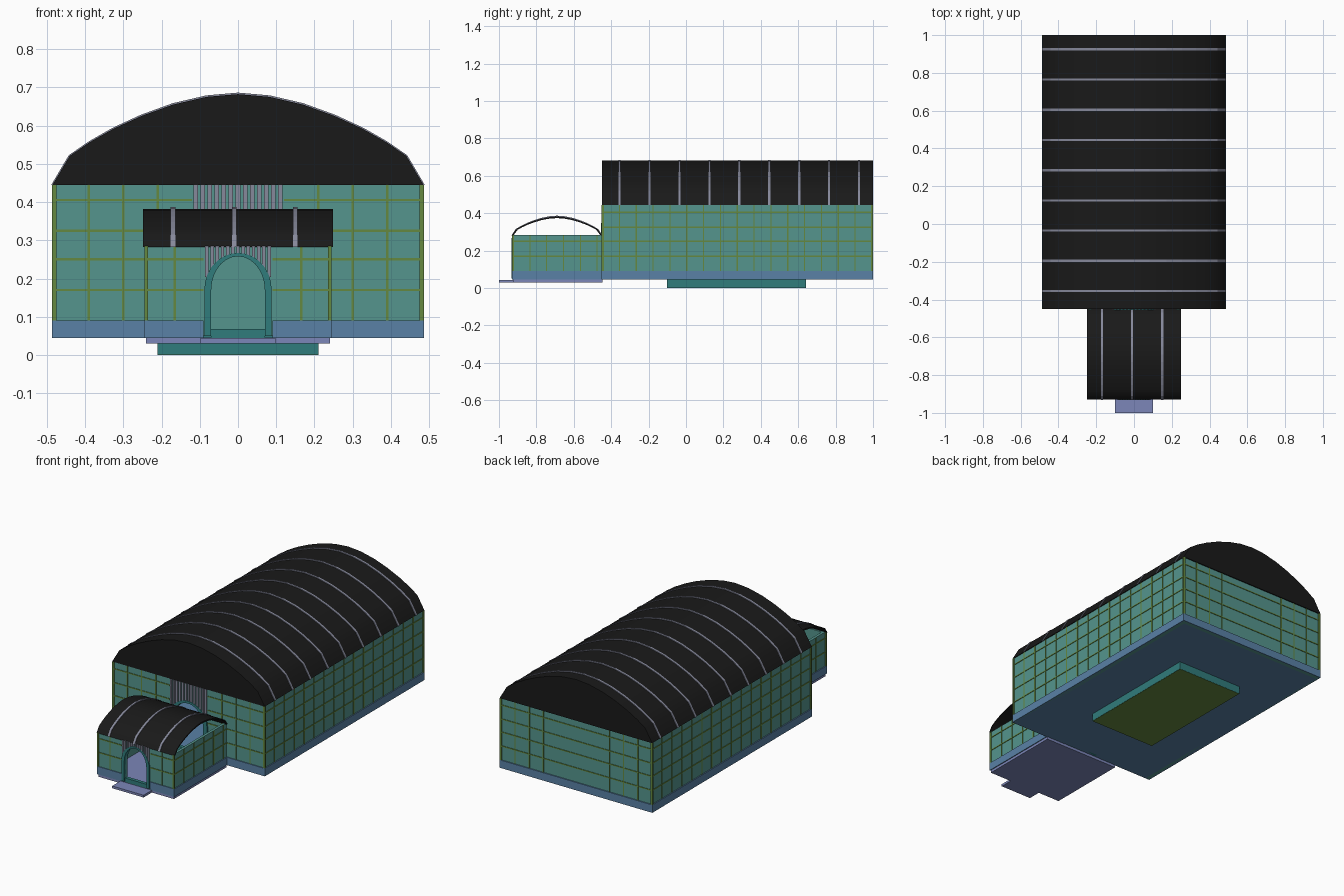
import bpy, bmesh, math

if "Cube" in bpy.data.objects:
    bpy.data.objects.remove(bpy.data.objects["Cube"])

def material(name, rgb):
    m = bpy.data.materials.new(name)
    m.diffuse_color = (*rgb, 1)
    m.use_nodes = True
    m.node_tree.nodes["Principled BSDF"].inputs["Base Color"].default_value = m.diffuse_color
    return m

TEAL = material("wall_teal", (0.09, 0.30, 0.27))
GREEN = material("trim_green", (0.13, 0.25, 0.05))
BLUE = material("plinth_blue", (0.10, 0.22, 0.38))
FLOOR = material("floor_blue", (0.20, 0.24, 0.48))
BLACK = material("roof_black", (0.01, 0.01, 0.01))
GREY = material("rib_grey", (0.24, 0.25, 0.33))
DARK = material("frame_dark", (0.03, 0.20, 0.20))

def finish(name, bm, mat, smooth=False):
    bmesh.ops.recalc_face_normals(bm, faces=bm.faces)
    me = bpy.data.meshes.new(name)
    bm.to_mesh(me)
    bm.free()
    me.materials.append(mat)
    ob = bpy.data.objects.new(name, me)
    bpy.context.collection.objects.link(ob)
    if smooth:
        bpy.ops.object.select_all(action='DESELECT')
        ob.select_set(True)
        bpy.context.view_layer.objects.active = ob
        bpy.ops.object.shade_smooth_by_angle(angle=math.radians(25))
    return ob

def prism(bm, pts, axis, a, b):
    """Extrude a 2D outline along x (points are y,z) or y (points are x,z)."""
    def loop(c):
        return [bm.verts.new((c, u, v) if axis == 'x' else (u, c, v)) for u, v in pts]
    A, B = loop(a), loop(b)
    bm.faces.new(A)
    bm.faces.new(B[::-1])
    n = len(pts)
    for i in range(n):
        bm.faces.new((A[i], B[i], B[(i + 1) % n], A[(i + 1) % n]))

def extrude(name, pts, axis, spans, mat, smooth=False):
    bm = bmesh.new()
    for a, b in spans:
        prism(bm, pts, axis, a, b)
    return finish(name, bm, mat, smooth)

def boxes(name, items, mat):
    bm = bmesh.new()
    for x0, x1, y0, y1, z0, z1 in items:
        prism(bm, [(x0, z0), (x1, z0), (x1, z1), (x0, z1)], 'y', y0, y1)
    return finish(name, bm, mat)

def arch(w, z0, zs, zp, n=14):
    """Door outline running from the bottom left up and over to the bottom right."""
    top = [(-w * math.cos(math.pi * i / n), zs + (zp - zs) * math.sin(math.pi * i / n))
           for i in range(n + 1)]
    return [(-w, z0)] + top + [(w, z0)]

# barrel roof outline as fractions of half span and rise
HALF = [(1, 0), (0.907, 0.32), (0.80, 0.47), (0.67, 0.62), (0.52, 0.76),
        (0.35, 0.885), (0.17, 0.97), (0, 1)]
VAULT = HALF + [(-u, v) for u, v in HALF[-2::-1]]

def vault(c, half, z, rise):
    return [(c + half * u, z + rise * v) for u, v in VAULT]

def band(c, half, z, rise, t):
    """Closed vault strip of thickness t."""
    return vault(c, half, z, rise) + vault(c, half - t, z, rise - t)[::-1]

def front_wall(name, y, half, z0, z1, door, thick=0.02):
    outline = [(-half, z0)] + door + [(half, z0), (half, z1), (-half, z1)]
    extrude(name, outline, 'y', [(y, y + thick)], TEAL)

def door_trim(prefix, y, w, t, z0, zs, zp, top):
    # moulded frame around the opening, threshold and ribbed panel above
    outer = arch(w + t, z0, zs, zp + t * 0.5)
    inner = arch(w, z0, zs, zp)
    extrude(prefix + "_door_frame", outer + inner[::-1], 'y', [(y - 0.008, y + 0.022)], DARK)
    boxes(prefix + "_threshold", [(-w, w, y, y + 0.02, z0 - 0.005, z0 + 0.018)], DARK)
    n, W = 13, w + t
    slats = []
    for i in range(n):
        x = -W + 2 * W * (i + 0.5) / n
        zb = zs + (zp - zs) * math.sqrt(1 - (x / W) ** 2)
        s = W / n * 0.65
        slats.append((x - s, x + s, y - 0.006, y, zb, top))
    boxes(prefix + "_ribbed_panel", slats, GREY)

def battens(prefix, half, y0, y1, rows, ztop, xs, ys, back):
    # thin joints dividing the wall cladding into rows and blocks
    p, h = 0.003, 0.003
    gap = 0.12 if back else 0.09
    items = []
    for z in rows:
        for s in (-1, 1):
            a, b = sorted((s * gap, s * half))
            items.append((a, b, y0 - p, y0, z - h, z + h))
            a, b = sorted((s * half, s * (half + p)))
            items.append((a, b, y0, y1, z - h, z + h))
        if back:
            items.append((-half, half, y1, y1 + p, z - h, z + h))
    for s in (-1, 1):
        for x in xs:
            items.append((s * x - h, s * x + h, y0 - p, y0, 0.09, ztop))
            if back:
                items.append((s * x - h, s * x + h, y1, y1 + p, 0.09, ztop))
        a, b = sorted((s * half, s * (half + p)))
        for y in ys:
            items.append((a, b, y - h, y + h, 0.09, ztop))
    boxes(prefix + "_cladding_joints", items, GREEN)

# ---- main hall ----
H, Y0, Y1, ZB, ZT = 0.48, -0.446, 0.994, 0.045, 0.445
boxes("hall_walls", [(-H, -H + 0.02, Y0, Y1, ZB, ZT), (H - 0.02, H, Y0, Y1, ZB, ZT),
                     (-H, H, Y1 - 0.02, Y1, ZB, ZT)], TEAL)
front_wall("hall_front_wall", Y0, H, ZB, ZT, arch(0.095, ZB + 0.005, 0.23, 0.335))
door_trim("hall", Y0, 0.095, 0.025, 0.05, 0.23, 0.335, ZT)
boxes("hall_floor", [(-H, H, Y0, Y1, ZB, 0.055)], BLUE)
boxes("hall_plinth", [(-0.486, -H, Y0 - 0.005, 1.0, ZB, 0.09), (H, 0.486, Y0 - 0.005, 1.0, ZB, 0.09),
                      (-H, H, Y1, 1.0, ZB, 0.09), (-H, -0.12, Y0 - 0.005, Y0, ZB, 0.09),
                      (0.12, H, Y0 - 0.005, Y0, ZB, 0.09)], BLUE)
boxes("hall_corner_posts", [(s * 0.48 - 0.006, s * 0.48 + 0.006, y - 0.006, y + 0.006, 0.09, ZT)
                            for s in (-1, 1) for y in (Y0 + 0.001, Y1)], GREEN)
battens("hall", H, Y0, Y1, (0.17, 0.25, 0.325, 0.405), ZT, (0.21, 0.30, 0.39),
        [Y0 + 0.09 * i for i in range(1, 16)], True)

# barrel roof with closed gables and nine ribs
extrude("hall_roof", vault(0, 0.485, ZT, 0.237), 'y', [(-0.45, 1.0)], BLACK, True)
extrude("hall_roof_ribs", band(0, 0.488, ZT, 0.241, 0.01), 'y',
        [(-0.355 + 0.16 * i - 0.006, -0.355 + 0.16 * i + 0.006) for i in range(9)], GREY)

# sunken pit below the hall floor
boxes("floor_pit", [(-0.21, 0.21, -0.10, 0.64, 0.0, 0.05)], GREEN)
boxes("floor_pit_sides", [(-0.211, -0.20, -0.101, 0.641, 0.001, 0.045),
                          (0.20, 0.211, -0.101, 0.641, 0.001, 0.045),
                          (-0.2, 0.2, -0.101, -0.09, 0.001, 0.045),
                          (-0.2, 0.2, 0.63, 0.641, 0.001, 0.045)], DARK)

# ---- entrance porch ----
P, PY, PT = 0.24, -0.925, 0.285
boxes("porch_walls", [(-P, -P + 0.015, PY, Y0, ZB, PT), (P - 0.015, P, PY, Y0, ZB, PT)], TEAL)
front_wall("porch_front_wall", PY, P, ZB, PT, arch(0.07, ZB + 0.005, 0.17, 0.258), 0.015)
door_trim("porch", PY, 0.07, 0.018, 0.05, 0.17, 0.258, PT)
boxes("porch_floor", [(-P, P, PY, Y0 - 0.001, 0.03, 0.046)], FLOOR)
boxes("porch_step", [(-0.1, 0.1, -1.0, PY, 0.03, 0.043)], FLOOR)
boxes("porch_plinth", [(-0.245, -P, PY - 0.004, Y0, ZB, 0.09), (P, 0.245, PY - 0.004, Y0, ZB, 0.09),
                       (-P, -0.09, PY - 0.004, PY, ZB, 0.09), (0.09, P, PY - 0.004, PY, ZB, 0.09)], BLUE)
boxes("porch_corner_posts", [(s * P - 0.005, s * P + 0.005, PY - 0.005, PY + 0.005, 0.09, PT)
                             for s in (-1, 1)], GREEN)
battens("porch", P, PY, Y0, (0.17, 0.25), PT, (0.165,),
        [PY + 0.09 * i for i in range(1, 6)], False)

# open-ended cross vault over the porch with three ribs
extrude("porch_roof", band(-0.69, 0.24, 0.282, 0.1, 0.008), 'x', [(-0.248, 0.248)], BLACK, True)
extrude("porch_roof_ribs", band(-0.69, 0.243, 0.282, 0.105, 0.01), 'x',
        [(x - 0.006, x + 0.006) for x in (-0.17, -0.01, 0.15)], GREY)
